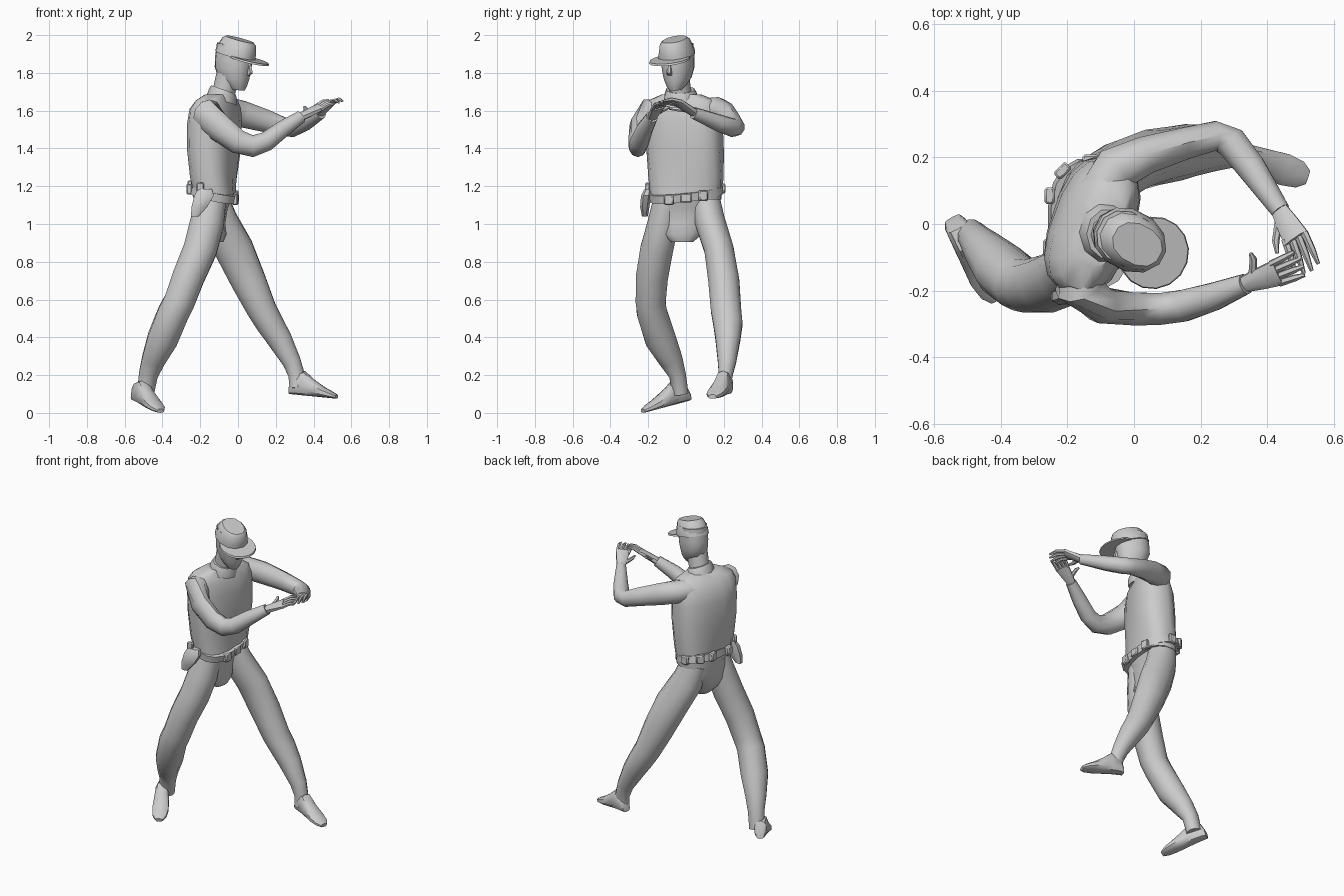
import bpy, bmesh
from math import sin, cos, pi, radians
from mathutils import Vector, Matrix, Euler

X, Y, Z = Vector((1, 0, 0)), Vector((0, 1, 0)), Vector((0, 0, 1))


def finish(name, bm, matrix=None):
    bmesh.ops.recalc_face_normals(bm, faces=bm.faces)
    if matrix:
        bm.transform(matrix)
    me = bpy.data.meshes.new(name)
    bm.to_mesh(me)
    bm.free()
    ob = bpy.data.objects.new(name, me)
    bpy.context.collection.objects.link(ob)
    me.shade_smooth()
    me.set_sharp_from_angle(angle=radians(40))
    return ob


def loft(name, secs, n=12, ref=X, axis=None, e=1.0, matrix=None):
    """Skin rings (x, y, z, side radius, ref radius[, yaw]) strung along a path."""
    bm = bmesh.new()
    pts = [Vector(s[:3]) for s in secs]
    rings = []
    for i, s in enumerate(secs):
        t = axis or (pts[min(i + 1, len(pts) - 1)] - pts[max(i - 1, 0)])
        t = t.normalized()
        side = t.cross(ref).normalized()
        fwd = side.cross(t)
        rot = Matrix.Rotation(radians(s[5]) if len(s) > 5 else 0, 3, t)
        ring = []
        for k in range(n):
            a = 2 * pi * (k + 0.5) / n
            c, d = cos(a), sin(a)
            c = abs(c) ** e * (1 if c > 0 else -1)
            d = abs(d) ** e * (1 if d > 0 else -1)
            ring.append(bm.verts.new(pts[i] + rot @ (side * c * s[3] + fwd * d * s[4])))
        rings.append(ring)
    for r, q in zip(rings, rings[1:]):
        for k in range(n):
            bm.faces.new((r[k], r[(k + 1) % n], q[(k + 1) % n], q[k]))
    bm.faces.new(rings[0])
    bm.faces.new(rings[-1])
    return finish(name, bm, matrix)


def box(name, loc, size, yaw=0):
    bm = bmesh.new()
    bmesh.ops.create_cube(bm, size=1)
    bmesh.ops.scale(bm, vec=size, verts=bm.verts)
    bmesh.ops.bevel(bm, geom=bm.edges[:], offset=0.006, segments=1, affect='EDGES')
    return finish(name, bm, Matrix.Translation(loc) @ Matrix.Rotation(radians(yaw), 4, 'Z'))


# Torso twisting towards the right, and the pelvis
loft("torso", [(-.125, 0, 1.13, .188, .108, -4), (-.13, 0, 1.25, .2, .115, -12),
               (-.127, -.005, 1.4, .207, .124, -18), (-.125, -.01, 1.53, .208, .122, -20),
               (-.12, -.015, 1.61, .205, .108, -22), (-.112, -.02, 1.655, .185, .082, -22),
               (-.1, -.023, 1.685, .11, .062, -22)], n=16, axis=Z, e=.76)
loft("pelvis", [(-.13, 0, 1.17, .18, .105), (-.145, 0, 1.08, .165, .09),
                (-.148, -.01, 1.0, .135, .08), (-.13, -.02, .945, .105, .07),
                (-.118, -.02, .905, .06, .04)], n=14, axis=Z, e=.9)

# Legs
loft("right_leg", [(-.14, -.1, 1.13, .075, .08), (-.165, -.122, 1.0, .085, .093),
                   (-.2, -.155, .865, .09, .092), (-.262, -.18, .72, .088, .088),
                   (-.31, -.187, .59, .082, .085), (-.342, -.18, .53, .083, .085),
                   (-.4, -.135, .39, .085, .083), (-.448, -.08, .28, .065, .064),
                   (-.475, -.045, .2, .046, .052), (-.49, -.03, .1, .045, .046)], n=12)
loft("left_leg", [(-.135, .1, 1.14, .08, .085), (-.1, .125, 1.02, .083, .098),
                  (-.02, .175, .865, .08, .105), (.055, .2, .7, .085, .095),
                  (.127, .212, .545, .083, .08), (.17, .222, .47, .08, .075),
                  (.22, .222, .39, .068, .068), (.285, .217, .27, .05, .05),
                  (.31, .21, .2, .038, .045), (.31, .202, .13, .036, .038)], n=12)


def foot(name, heel, toe):
    heel, toe = Vector(heel), Vector(toe)
    secs = []
    for f, w, h in ((0, .026, .05), (.08, .036, .105), (.3, .041, .13), (.5, .045, .09),
                    (.72, .05, .055), (.9, .042, .035), (1, .022, .022)):
        p = heel.lerp(toe, f) + Z * h / 2
        secs.append((*p, w, h / 2))
    loft(name, secs, n=10, ref=Z, axis=toe - heel, e=.75)


foot("right_foot", (-.545, .015, .065), (-.41, -.228, 0))
foot("left_foot", (.275, .222, .1), (.522, .14, .075))

# Sleeves
loft("right_arm", [(-.155, -.1, 1.6, .06, .06), (-.165, -.185, 1.585, .075, .085),
                   (-.1, -.243, 1.51, .056, .075), (0, -.255, 1.435, .052, .064),
                   (.08, -.255, 1.412, .05, .058), (.15, -.245, 1.437, .05, .052),
                   (.24, -.218, 1.505, .044, .045), (.335, -.18, 1.568, .032, .034)],
     n=10, ref=Z)
loft("left_arm", [(-.1, .09, 1.605, .07, .06), (-.055, .165, 1.603, .072, .07),
                  (.03, .205, 1.58, .06, .07), (.15, .241, 1.545, .05, .06),
                  (.245, .265, 1.513, .046, .05), (.292, .245, 1.51, .05, .05),
                  (.35, .172, 1.535, .046, .046), (.44, .04, 1.588, .03, .032)],
     n=10, ref=Z)


def hand(side, wrist, knuckle, tip, spread, thumb):
    w, k, t, th = (Vector(v) for v in (wrist, knuckle, tip, thumb))
    s = Vector(spread).normalized()
    up = (k - w).cross(s).normalized()
    mid = w.lerp(k, .55)
    loft(side + "_palm", [(*w, .024, .022), (*mid, .036, .019), (*k, .043, .015)],
         n=8, ref=up, e=.8)
    for i in range(4):
        o = (i - 1.5)
        a, c = k + s * o * .021, t + s * o * .026 - (t - k) * (.12 if i in (0, 3) else 0)
        m = a.lerp(c, .5) + Z * .008
        loft(f"{side}_finger_{i + 1}", [(*(a - (k - w) * .1), .012, .012), (*m, .011, .011),
                                        (*c, .006, .006)], n=6, ref=up)
    b = mid + s * .022
    loft(side + "_thumb", [(*w.lerp(b, .6), .014, .012), (*(b.lerp(th, .5) + s * .012), .011, .011),
                           (*th, .006, .006)], n=6, ref=up)


hand("right", (.325, -.182, 1.562), (.435, -.145, 1.62), (.505, -.115, 1.65),
     (-.35, .75, .2), (.35, -.088, 1.62))
hand("left", (.43, .055, 1.582), (.488, -.045, 1.645), (.522, -.145, 1.64),
     (-.9, -.35, -.25), (.43, -.088, 1.61))


# Head, turned to the right, with a peaked cap tipped forward
def frame(pitch):
    return (Matrix.Translation((-.02, -.045, 1.85)) @
            Euler((0, radians(pitch), radians(-28))).to_matrix().to_4x4())


face, hat = frame(6), frame(15)
loft("head", [(-.01, 0, .1, .08, .095), (-.005, 0, .02, .083, .103), (-.005, 0, -.03, .08, .1),
              (.005, 0, -.08, .068, .085), (.022, 0, -.115, .05, .06), (.037, 0, -.137, .032, .036)],
     n=12, axis=Z, e=.9, matrix=face)
loft("nose", [(.085, 0, .015, .01, .012), (.098, 0, -.04, .015, .018), (.09, 0, -.055, .012, .01)],
     n=6, axis=Z, matrix=face)
loft("neck", [(-.09, -.025, 1.62, .065, .065), (-.075, -.03, 1.7, .06, .06),
              (-.05, -.04, 1.79, .06, .065)], n=10)
loft("cap_crown", [(-.005, 0, .04, .092, .112), (-.005, 0, .065, .09, .11),
                   (0, 0, .118, .074, .096), (0, 0, .132, .06, .08)],
     n=12, axis=Z, e=.9, matrix=hat)
loft("cap_brim", [(.082, 0, .036, .11, .11), (.08, 0, .046, .107, .106)],
     n=16, axis=Z, matrix=hat)
loft("collar", [(-.085, -.025, 1.655, .095, .085), (-.08, -.028, 1.69, .088, .078),
                (-.078, -.03, 1.712, .076, .068)], n=10, axis=Vector((.35, 0, 1)))

# Belt with buckle, pouches and holster
tilt = Vector((.22, -.12, 1)).normalized()
mid = Vector((-.13, 0, 1.165))
loft("belt", [(*(mid + tilt * h), .198, .128) for h in (-.022, .022)], n=16, axis=tilt, e=.78)
box("buckle", (-.003, 0, 1.138), (.014, .06, .048))
for i, (x, y, a) in enumerate(((-.014, .09, 8), (-.014, -.09, -8), (-.258, -.07, 0),
                               (-.253, .085, 0), (-.13, .193, 90), (-.215, .16, -45))):
    z = 1.165 - .22 * (x + .13) + .12 * y
    box(f"pouch_{i + 1}", (x, y, z), (.03, .05, .055), a)
loft("holster", [(-.175, -.2, 1.185, .02, .04), (-.18, -.212, 1.15, .028, .054),
                 (-.205, -.218, 1.09, .026, .044), (-.228, -.218, 1.04, .016, .022)],
     n=8, axis=Z, e=.75)
box("pistol_grip", (-.2, -.205, 1.195), (.04, .022, .05))
